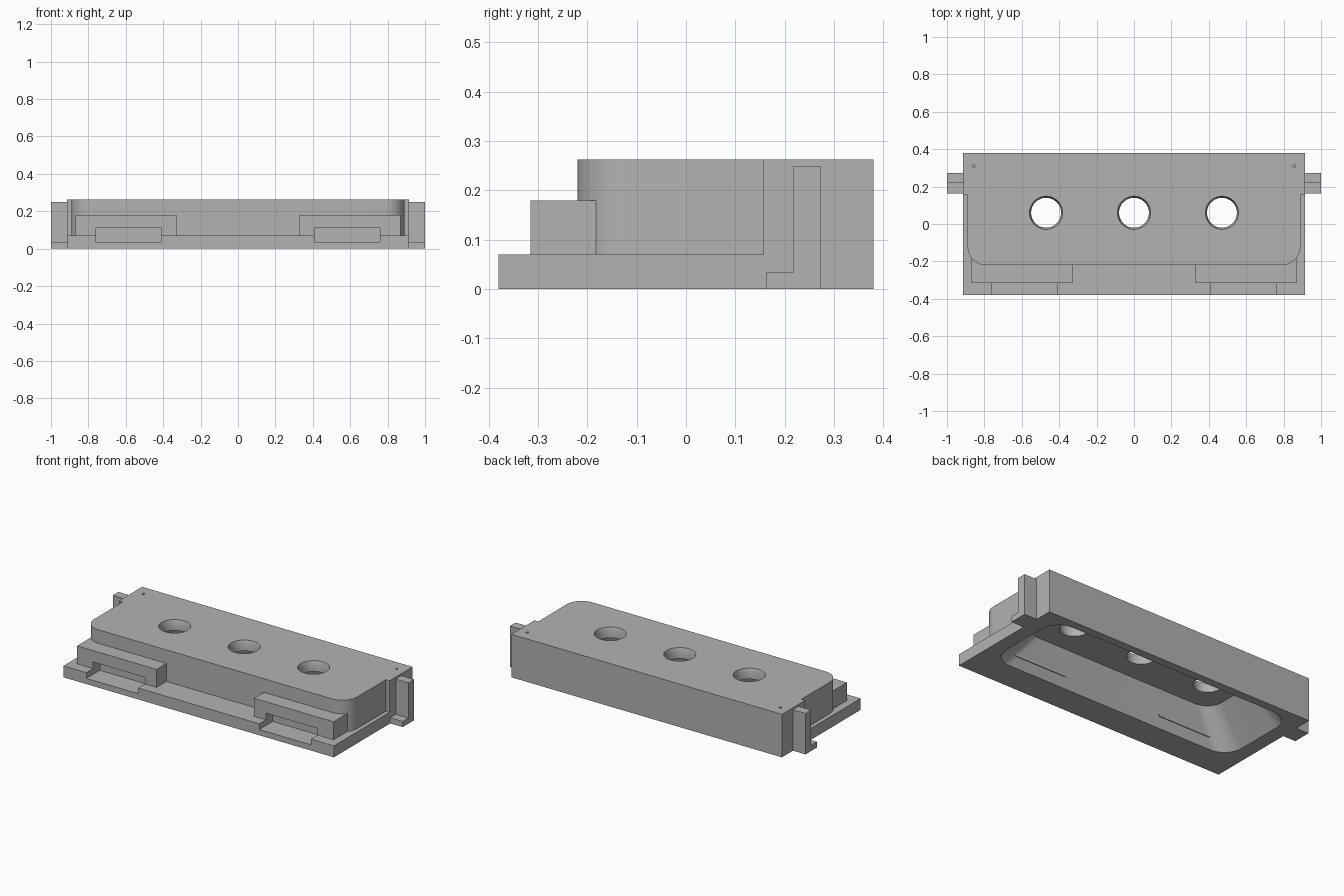
import bpy, bmesh, math

cube = bpy.data.objects.get("Cube")
if cube:
    bpy.data.objects.remove(cube, do_unlink=True)

grey = bpy.data.materials.new("plain grey")
grey.use_nodes = True
COLOUR = (0.448, 0.448, 0.448, 1)
grey.diffuse_color = COLOUR
next(n for n in grey.node_tree.nodes
     if n.type == 'BSDF_PRINCIPLED').inputs["Base Color"].default_value = COLOUR


def loft(name, sections):
    """Solid through a list of (outline, height) sections with equal point counts."""
    bm = bmesh.new()
    rings = [[bm.verts.new((x, y, z)) for x, y in pts] for pts, z in sections]
    bm.faces.new(rings[0][::-1])
    bm.faces.new(rings[-1])
    for low, high in zip(rings, rings[1:]):
        n = len(low)
        for i in range(n):
            j = (i + 1) % n
            bm.faces.new((low[i], low[j], high[j], high[i]))
    bmesh.ops.recalc_face_normals(bm, faces=bm.faces)
    mesh = bpy.data.meshes.new(name)
    bm.to_mesh(mesh)
    bm.free()
    mesh.materials.append(grey)
    ob = bpy.data.objects.new(name, mesh)
    bpy.context.collection.objects.link(ob)
    return ob


def box(name, x, y, z):
    (x0, x1), (y0, y1) = sorted(x), y
    outline = [(x0, y0), (x1, y0), (x1, y1), (x0, y1)]
    return loft(name, [(outline, z[0]), (outline, z[1])])


def arc(cx, cy, r, start, sweep=90, steps=12):
    angles = [math.radians(start + sweep * i / steps) for i in range(steps + 1)]
    return [(cx + r * math.cos(a), cy + r * math.sin(a)) for a in angles]


def rounded(hx, y0, y1, r):
    return (arc(hx - r, y1 - r, r, 0) + arc(r - hx, y1 - r, r, 90)
            + arc(r - hx, y0 + r, r, 180) + arc(hx - r, y0 + r, r, 270))


def circle(x, y, r, steps=48):
    return arc(x, y, r, 0, 360, steps)[:-1]


def combine(ob, other, operation):
    """Apply a boolean and discard the operand."""
    other.hide_render = True
    mod = ob.modifiers.new(operation, 'BOOLEAN')
    mod.operation, mod.solver, mod.object = operation, 'EXACT', other
    bpy.ops.object.select_all(action='DESELECT')
    bpy.context.view_layer.objects.active = ob
    ob.select_set(True)
    bpy.ops.object.modifier_apply(modifier=mod.name)
    bpy.data.objects.remove(other, do_unlink=True)


PLATE_X, BODY_X, BACK, TOP, R = 0.915, 0.89, 0.38, 0.263, 0.1

# Housing: base plate plus raised body, rounded in front and stepped at the rear
housing = box("housing", (-PLATE_X, PLATE_X), (-BACK, BACK), (0, 0.07))
half = arc(BODY_X - R, -0.22 + R, R, 270) + [
    (BODY_X, 0.157), (PLATE_X, 0.157), (PLATE_X, BACK)]
outline = half + [(-x, y) for x, y in reversed(half)]
combine(housing, loft("raised_body", [(outline, 0.05), (outline, TOP)]), 'UNION')

# Tapered hollow underneath
cavity = loft("cavity_cutter", [
    (rounded(0.83, -0.205, 0.33, 0.12), -0.002),
    (rounded(0.65, -0.14, 0.26, 0.1), 0.2)])
combine(housing, cavity, 'DIFFERENCE')

# Three round openings with a slight countersink
for x in (-0.47, 0, 0.47):
    hole = loft("hole_cutter", [
        (circle(x, 0.06, 0.08), 0.15), (circle(x, 0.06, 0.08), 0.235),
        (circle(x, 0.06, 0.089), TOP), (circle(x, 0.06, 0.089), 0.3)])
    combine(housing, hole, 'DIFFERENCE')

parts = [housing]
for side, s in (("left", 1), ("right", -1)):
    # Pinhole near the rear corner
    pin = circle(s * 0.857, 0.31, 0.008, 16)
    combine(housing, loft("pin_cutter", [(pin, 0.22), (pin, 0.3)]), 'DIFFERENCE')

    # Front block with a pocket that also cuts into the plate
    block = box(side + "_front_block", (s * 0.33, s * 0.868), (-0.315, -0.18), (0.06, 0.18))
    for target in (housing, block):
        pocket = box("pocket_cutter", (s * 0.41, s * 0.76), (-0.4, -0.25), (0.035, 0.11))
        combine(target, pocket, 'DIFFERENCE')

    # Side tab with a low foot
    tab = box(side + "_tab", (s * 0.9, s), (0.218, 0.273), (0, 0.25))
    foot = box("tab_foot", (s * 0.9, s), (0.163, 0.23), (0, 0.035))
    combine(tab, foot, 'UNION')
    parts += [block, tab]

# Smooth the curved walls, keep corners crisp
bpy.ops.object.select_all(action='DESELECT')
for ob in parts:
    ob.select_set(True)
bpy.context.view_layer.objects.active = housing
bpy.ops.object.shade_smooth_by_angle(angle=math.radians(30))
